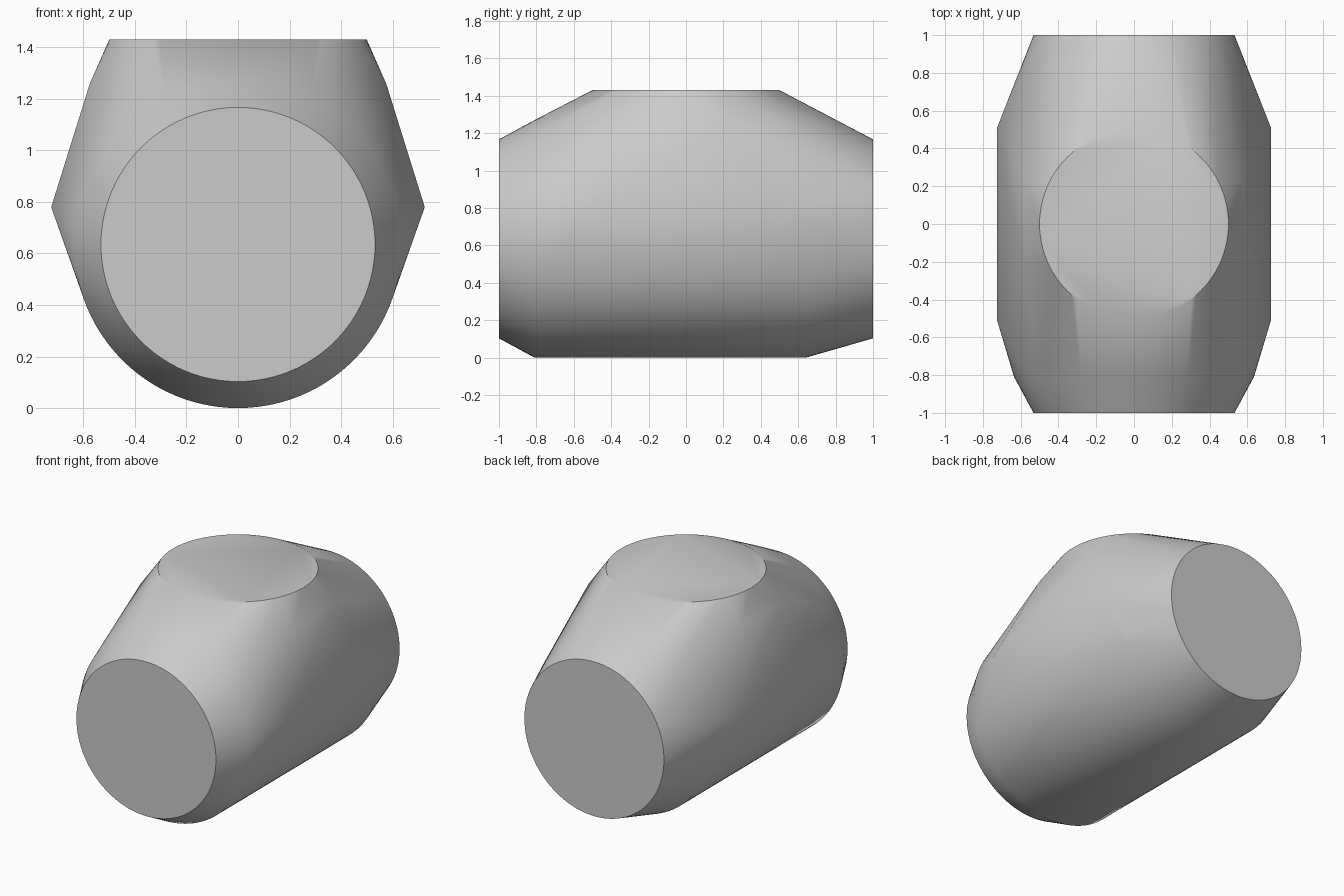
import bpy, bmesh, math
from mathutils import Vector

if "Cube" in bpy.data.objects:
    bpy.data.objects.remove(bpy.data.objects["Cube"], do_unlink=True)

SEGMENTS = 96
AXIS_Z = 0.635


def ring(center, radius, u, v):
    """Points of a circle spanned by the axes u and v."""
    c, u, v = Vector(center), Vector(u), Vector(v)
    angles = [2 * math.pi * i / SEGMENTS for i in range(SEGMENTS)]
    return [c + radius * (math.cos(a) * u + math.sin(a) * v) for a in angles]


X, Y, Z = (1, 0, 0), (0, 1, 0), (0, 0, 1)
points = []
# flat round ends
for y in (-1, 1):
    points += ring((0, y, AXIS_Z), 0.532, X, Z)
# wide lower barrel
for y in (-0.81, 0.64):
    points += ring((0, y, AXIS_Z), AXIS_Z, X, Z)
# flat round top
points += ring((0, 0, 1.43), 0.5, X, Y)
# side ridges and upper shoulders
for sx in (-1, 1):
    for sy in (-1, 1):
        points.append(Vector((sx * 0.725, sy * 0.51, 0.78)))
        points.append(Vector((sx * 0.575, sy * 0.24, 1.26)))

# wrap everything in one convex shell
bm = bmesh.new()
for p in points:
    bm.verts.new(p)
hull = bmesh.ops.convex_hull(bm, input=bm.verts)
loose = {g for g in hull["geom_interior"] + hull["geom_unused"]
         if isinstance(g, bmesh.types.BMVert)}
bmesh.ops.delete(bm, geom=list(loose), context='VERTS')
bmesh.ops.dissolve_limit(bm, angle_limit=math.radians(0.5),
                         verts=bm.verts, edges=bm.edges)
bmesh.ops.recalc_face_normals(bm, faces=bm.faces)
mesh = bpy.data.meshes.new("convex_shell")
bm.to_mesh(mesh)
bm.free()
shell = bpy.data.objects.new("convex_shell", mesh)
bpy.context.collection.objects.link(shell)

# plain grey
grey = bpy.data.materials.new("light_grey")
grey.use_nodes = True
color = (0.6, 0.6, 0.6, 1)
grey.diffuse_color = color
grey.node_tree.nodes["Principled BSDF"].inputs["Base Color"].default_value = color
mesh.materials.append(grey)

bpy.ops.object.select_all(action='DESELECT')
shell.select_set(True)
bpy.context.view_layer.objects.active = shell
bpy.ops.object.shade_smooth_by_angle(angle=math.radians(35))
